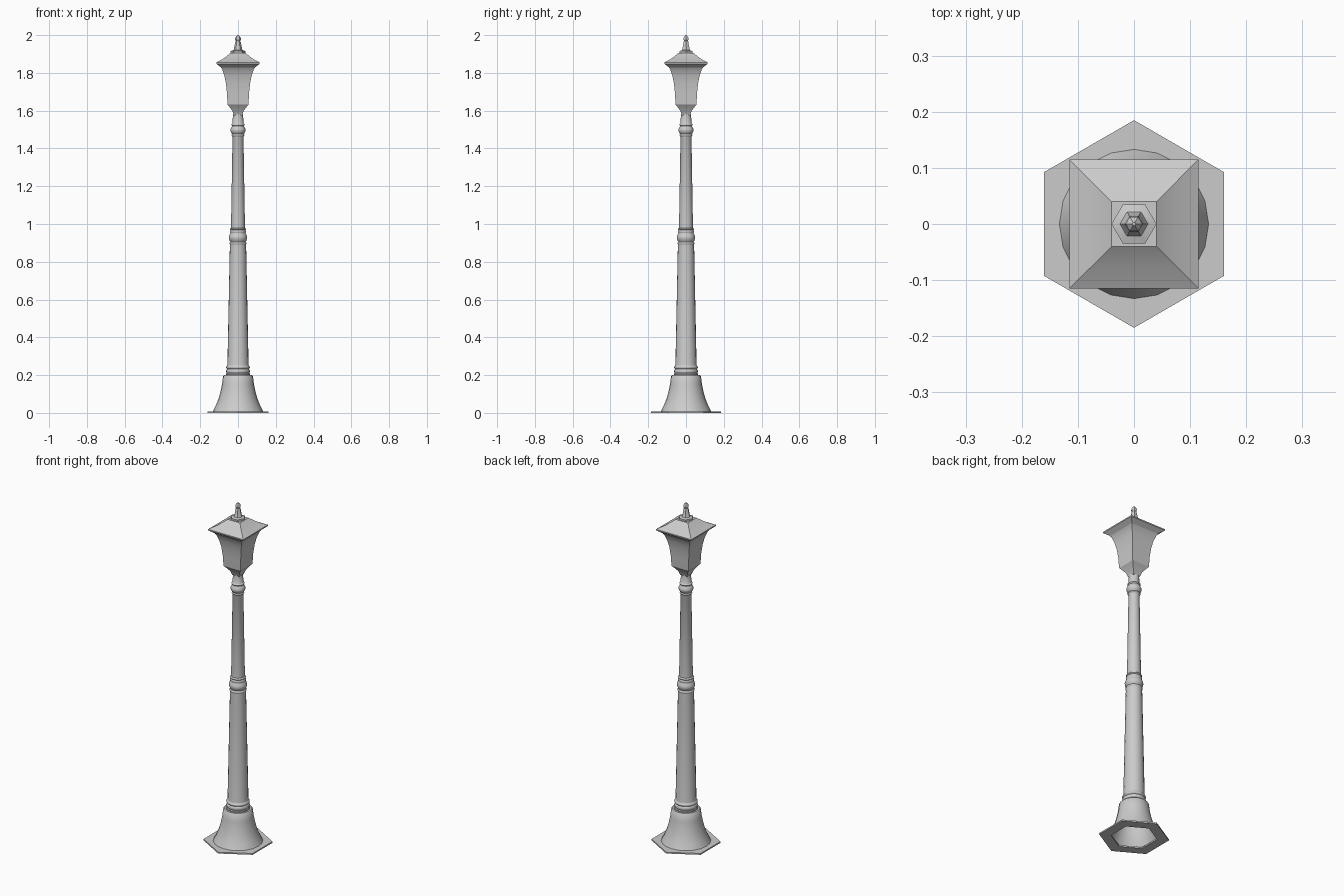
import bpy, bmesh, math

cube = bpy.data.objects.get("Cube")
if cube:
    bpy.data.objects.remove(cube)

grey = bpy.data.materials.new("light_grey_metal")
grey.use_nodes = True
colour = (0.6, 0.6, 0.6, 1)
grey.diffuse_color = colour
grey.node_tree.nodes["Principled BSDF"].inputs["Base Color"].default_value = colour


def lathe(name, profile, sides, turn=0, closed=False, cap_low=False, cap_top=False, smooth=None):
    """Sweep (radius, height) points around z with a given number of sides."""
    bm = bmesh.new()
    rings = []
    for r, z in profile:
        angles = [math.radians(turn) + math.tau * i / sides for i in range(sides)]
        rings.append([bm.verts.new((r * math.cos(a), r * math.sin(a), z)) for a in angles])
    pairs = list(zip(rings, rings[1:]))
    if closed:
        pairs.append((rings[-1], rings[0]))
    for low, high in pairs:
        for i in range(sides):
            j = (i + 1) % sides
            bm.faces.new((low[i], low[j], high[j], high[i]))
    if cap_low:
        bm.faces.new(rings[0][::-1])
    if cap_top:
        bm.faces.new(rings[-1])
    mesh = bpy.data.meshes.new(name)
    bm.to_mesh(mesh)
    bm.free()
    obj = bpy.data.objects.new(name, mesh)
    bpy.context.collection.objects.link(obj)
    mesh.materials.append(grey)
    if smooth:
        bpy.ops.object.select_all(action="DESELECT")
        obj.select_set(True)
        bpy.context.view_layer.objects.active = obj
        bpy.ops.object.shade_smooth_by_angle(angle=math.radians(smooth))
    return obj


def bulge(r, z, height, swell, steps=6):
    """Rounded ring profile standing out from radius r."""
    return [(r + swell * math.sin(math.pi * i / steps), z + height * i / steps)
            for i in range(steps + 1)]


# Hexagonal foot plate with a hexagonal opening
lathe("foot_plate", [(0.122, 0), (0.185, 0), (0.185, 0.008), (0.122, 0.008)],
      6, turn=30, closed=True)

# Flared bell, open underneath
lathe("base_bell", [(0.133, 0.008), (0.117, 0.04), (0.103, 0.075), (0.092, 0.115),
                    (0.084, 0.155), (0.079, 0.195), (0.074, 0.2), (0.05, 0.2)],
      20, turn=90, smooth=40)

# Tapered column with turned collars
column = [(0.064, 0.198), (0.064, 0.206)]
column += bulge(0.06, 0.21, 0.02, 0.003) + bulge(0.057, 0.232, 0.018, 0.006)
column += [(0.056, 0.255), (0.043, 0.89)]
column += bulge(0.043, 0.892, 0.012, 0.003) + bulge(0.041, 0.906, 0.044, 0.008)
column += bulge(0.041, 0.954, 0.012, 0.002) + bulge(0.039, 0.968, 0.01, 0.004)
column += [(0.037, 0.98), (0.029, 1.462)]
column += bulge(0.03, 1.464, 0.012, 0.004) + bulge(0.032, 1.478, 0.038, 0.008)
column += bulge(0.031, 1.52, 0.012, 0.004) + [(0.029, 1.535), (0.027, 1.58), (0.02, 1.58)]
lathe("column", column, 20, turn=90, cap_top=True, smooth=40)

# Square lantern, given as half widths and heights
diag = math.sqrt(2)
lantern = [(0.022, 1.575), (0.03, 1.6), (0.055, 1.632), (0.056, 1.64), (0.058, 1.69),
           (0.064, 1.745), (0.072, 1.785), (0.084, 1.82), (0.09, 1.828)]
lathe("lantern_body", [(w * diag, z) for w, z in lantern], 4, turn=45,
      cap_low=True, cap_top=True, smooth=30)
roof = [(0.088, 1.828), (0.115, 1.848), (0.115, 1.855), (0.078, 1.875), (0.04, 1.905)]
lathe("lantern_roof", [(w * diag, z) for w, z in roof], 4, turn=45,
      cap_low=True, cap_top=True, smooth=30)

# Hexagonal finial
lathe("finial", [(0.04, 1.903), (0.04, 1.915), (0.025, 1.92), (0.022, 1.926), (0.014, 1.965),
                 (0.011, 1.968), (0.016, 1.978), (0.014, 1.988), (0.006, 1.996), (0.003, 2.0)],
      6, cap_low=True, cap_top=True, smooth=30)
